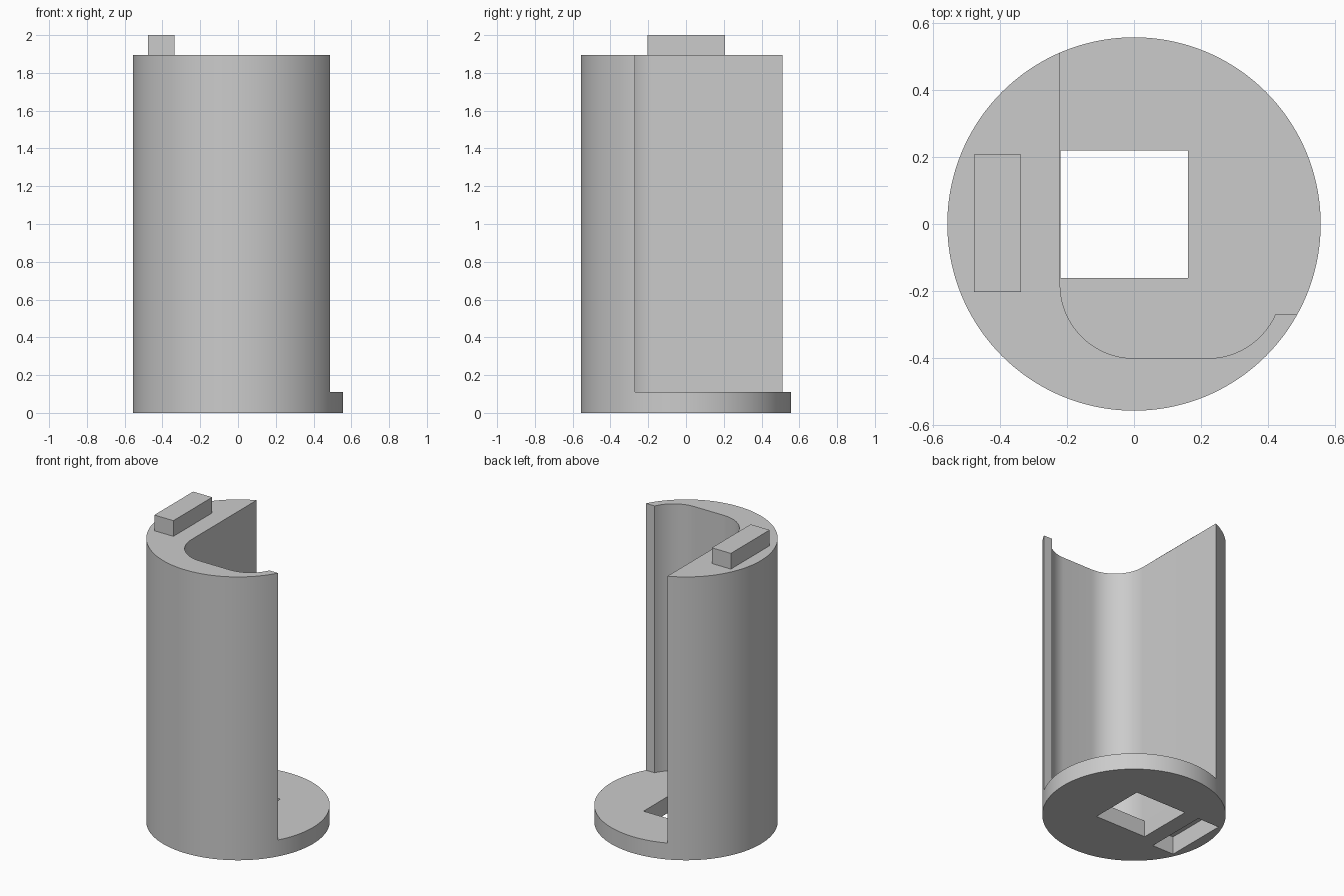
import bpy, bmesh, math

cube = bpy.data.objects.get("Cube")
if cube:
    bpy.data.objects.remove(cube, do_unlink=True)

RADIUS, PLATE, TOP, HEIGHT = 0.556, 0.11, 1.895, 2.0

grey = bpy.data.materials.new("plain_grey")
grey.use_nodes = True
colour = (0.6, 0.6, 0.6, 1)
grey.diffuse_color = colour
grey.node_tree.nodes["Principled BSDF"].inputs["Base Color"].default_value = colour


def prism(name, outline, z0, z1):
    """Extrude a counter-clockwise outline from z0 to z1."""
    bm = bmesh.new()
    bottom = [bm.verts.new((x, y, z0)) for x, y in outline]
    top = [bm.verts.new((x, y, z1)) for x, y in outline]
    bm.faces.new(bottom[::-1])
    bm.faces.new(top)
    n = len(outline)
    for i in range(n):
        j = (i + 1) % n
        bm.faces.new((bottom[i], bottom[j], top[j], top[i]))
    mesh = bpy.data.meshes.new(name)
    bm.to_mesh(mesh)
    bm.free()
    mesh.materials.append(grey)
    obj = bpy.data.objects.new(name, mesh)
    bpy.context.collection.objects.link(obj)
    return obj


def arc(cx, cy, r, start, end, steps):
    angles = [math.radians(start + (end - start) * i / steps) for i in range(steps + 1)]
    return [(cx + r * math.cos(a), cy + r * math.sin(a)) for a in angles]


def box(x0, x1, y0, y1):
    return [(x0, y0), (x1, y0), (x1, y1), (x0, y1)]


# Full cylinder that becomes the holder
body = prism("holder_body", arc(0, 0, RADIUS, 0, 360, 144)[:-1], 0, TOP)

# Open bay with rounded inner corners, square shaft hole, underside key slot
r, lip = 0.22, -0.27
lip_angle = math.degrees(math.asin((lip + 0.18) / r))
bay = (arc(0, -0.18, r, 180, 270, 20) + arc(r, -0.18, r, 270, 360 + lip_angle, 15)
       + [(1, lip), (1, 1), (-r, 1)])
cutters = [
    prism("bay_cutter", bay, PLATE, HEIGHT + 1),
    prism("hole_cutter", box(-0.219, 0.161, -0.161, 0.219), -1, 1),
    prism("slot_cutter", box(-0.487, -0.327, -0.212, 0.216), -1, 0.12),
]
for cutter in cutters:
    mod = body.modifiers.new(cutter.name, "BOOLEAN")
    mod.operation = "DIFFERENCE"
    mod.solver = "EXACT"
    mod.object = cutter

# Bake the cuts and remove the cutters
bpy.context.view_layer.objects.active = body
body.select_set(True)
for mod in list(body.modifiers):
    bpy.ops.object.modifier_apply(modifier=mod.name)
for cutter in cutters:
    bpy.data.objects.remove(cutter, do_unlink=True)
bpy.ops.object.shade_smooth_by_angle(angle=math.radians(25))

# Raised key on the top rim
prism("top_key", box(-0.477, -0.336, -0.203, 0.207), TOP, HEIGHT)
